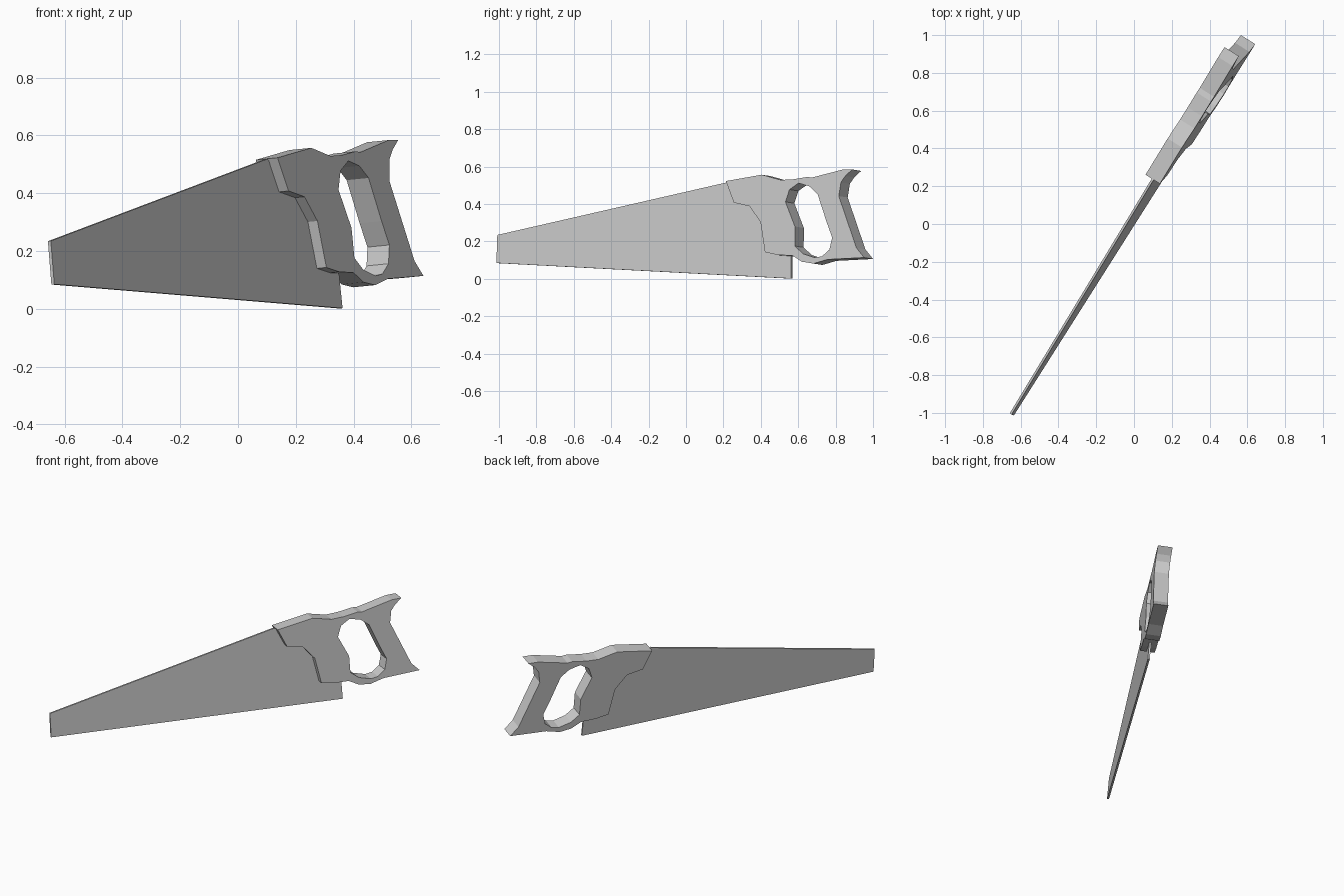
import bpy, bmesh
from mathutils import Vector

if "Cube" in bpy.data.objects:
    bpy.data.objects.remove(bpy.data.objects["Cube"])

# The saw stands in a slightly leaning plane: x = A*y + B*z + C
A, B, C = 0.628, -0.1, 0.002
SLOPE = Vector((1, -A, -B))
NORMAL = SLOPE.normalized()


def plate(name, loops, thickness, offset):
    """Fill front-view (x, z) loops on the leaning plane and thicken backwards."""
    bm = bmesh.new()
    edges = []
    shift = C + offset * SLOPE.length
    for loop in loops:
        vs = [bm.verts.new((x, (x - shift - B * z) / A, z)) for x, z in loop]
        edges += [bm.edges.new((vs[i - 1], vs[i])) for i in range(len(vs))]
    bmesh.ops.triangle_fill(bm, use_beauty=True, edges=edges, normal=NORMAL)
    res = bmesh.ops.extrude_face_region(bm, geom=bm.faces[:], use_keep_orig=True)
    moved = [g for g in res["geom"] if isinstance(g, bmesh.types.BMVert)]
    bmesh.ops.translate(bm, verts=moved, vec=-NORMAL * thickness)
    bmesh.ops.recalc_face_normals(bm, faces=bm.faces[:])
    mesh = bpy.data.meshes.new(name)
    bm.to_mesh(mesh)
    bm.free()
    obj = bpy.data.objects.new(name, mesh)
    bpy.context.collection.objects.link(obj)
    return obj


# Tapered blade, its rear end buried in the handle
blade = [(-0.648, 0.235), (-0.636, 0.085), (0.362, 0.002), (0.348, 0.14),
         (0.28, 0.32), (0.2, 0.46), (0.1, 0.518)]
plate("blade", [blade], 0.012, 0.006)

# Handle with its grip opening
handle = [(0.137, 0.523), (0.254, 0.557), (0.32, 0.529), (0.36, 0.532),
          (0.408, 0.545), (0.424, 0.542), (0.522, 0.584), (0.555, 0.585),
          (0.535, 0.55), (0.524, 0.516), (0.524, 0.443), (0.611, 0.166),
          (0.642, 0.114), (0.52, 0.104), (0.475, 0.082), (0.435, 0.092),
          (0.40, 0.125), (0.351, 0.128), (0.306, 0.143), (0.275, 0.304),
          (0.23, 0.388), (0.175, 0.408)]
grip = [(0.382, 0.512), (0.355, 0.478), (0.348, 0.412), (0.393, 0.28),
        (0.403, 0.176), (0.434, 0.135), (0.476, 0.114), (0.5, 0.121),
        (0.521, 0.156), (0.524, 0.221), (0.497, 0.304), (0.452, 0.453),
        (0.42, 0.495)]
plate("handle", [handle, grip], 0.09, 0.045)
